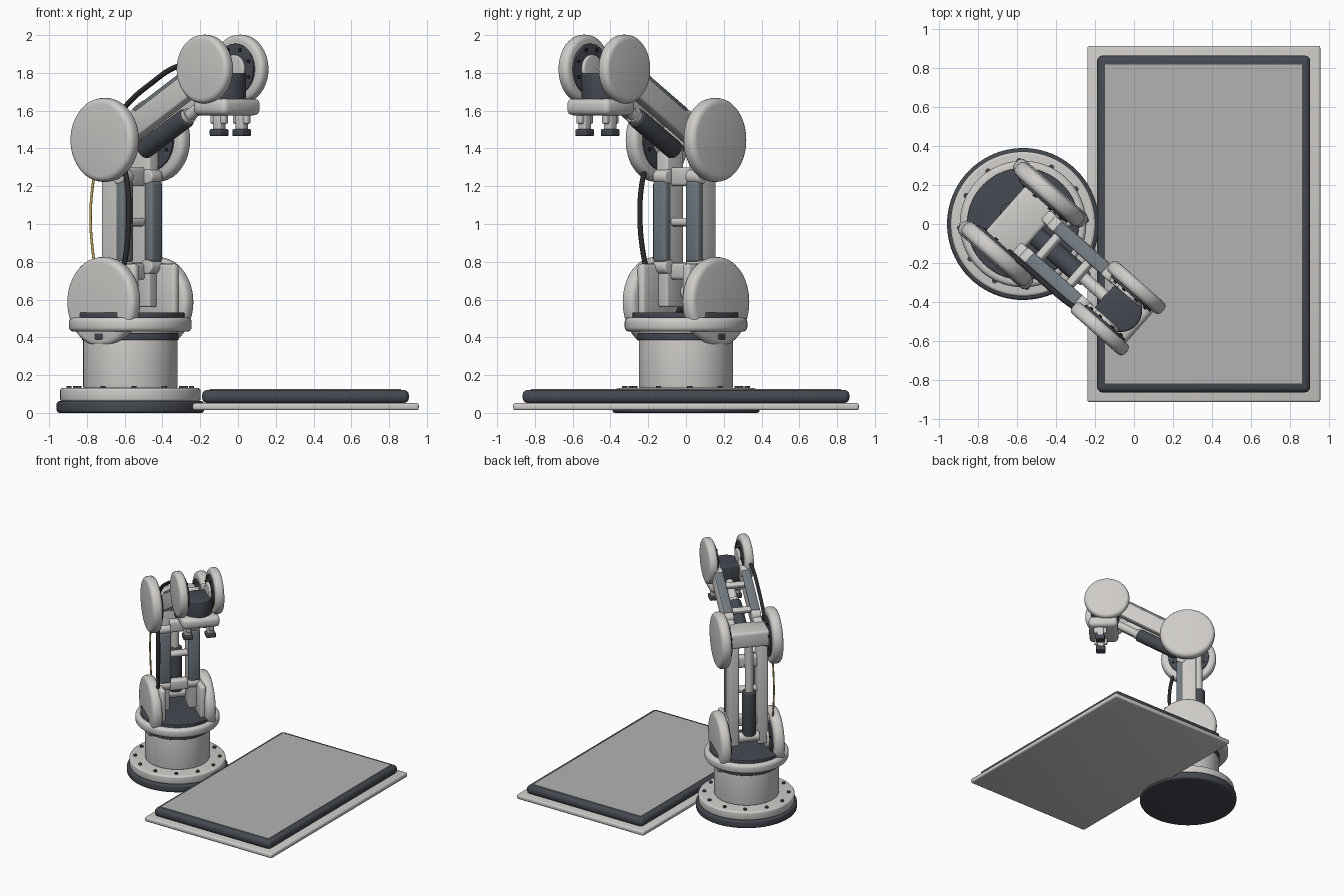
import bpy, bmesh, math
from mathutils import Matrix, Vector

if "Cube" in bpy.data.objects:
    bpy.data.objects.remove(bpy.data.objects["Cube"])


def material(name, rgb):
    m = bpy.data.materials.new(name)
    m.diffuse_color = (*rgb, 1)
    m.use_nodes = True
    m.node_tree.nodes["Principled BSDF"].inputs["Base Color"].default_value = m.diffuse_color
    return m


LIGHT = material("warm light grey", (0.62, 0.60, 0.58))
DARK = material("dark blue grey", (0.058, 0.066, 0.082))
SLATE = material("slate", (0.16, 0.19, 0.215))
MID = material("mat grey", (0.45, 0.45, 0.45))
BLACK = material("rubber black", (0.025, 0.027, 0.032))
GOLD = material("cable yellow", (0.52, 0.37, 0.10))

WORLD = Matrix.Identity(4)
# Arm frame: x points along the reach, y across the arm
ARM = Matrix.Translation((-0.57, 0, 0)) @ Matrix.Rotation(math.radians(-41.5), 4, 'Z')
ELBOW_Z, WRIST_U, WRIST_Z = 1.445, 0.652, 1.82
SLOPE = math.atan2(WRIST_Z - ELBOW_Z, WRIST_U)
FORE = ARM @ Matrix.Translation((0, 0, ELBOW_Z)) @ Matrix.Rotation(-SLOPE, 4, 'Y')


def finish(name, bm, mat, frame):
    bmesh.ops.recalc_face_normals(bm, faces=bm.faces)
    me = bpy.data.meshes.new(name)
    bm.to_mesh(me)
    bm.free()
    me.materials.append(mat)
    me.polygons.foreach_set("use_smooth", [True] * len(me.polygons))
    me.set_sharp_from_angle(angle=math.radians(35))
    ob = bpy.data.objects.new(name, me)
    ob.matrix_world = frame
    bpy.context.collection.objects.link(ob)
    return ob


def box(name, lo, hi, mat, frame=ARM, bevel=0.01):
    lo, hi = Vector(lo), Vector(hi)
    bm = bmesh.new()
    bmesh.ops.create_cube(bm, size=1)
    for v in bm.verts:
        v.co = Vector([(lo[i] + hi[i]) / 2 + v.co[i] * (hi[i] - lo[i]) for i in range(3)])
    if bevel:
        bmesh.ops.bevel(bm, geom=bm.edges[:], offset=bevel, segments=3, profile=0.5, affect='EDGES')
    return finish(name, bm, mat, frame)


def cyl(name, p, q, r, mat, frame=ARM, bevel=0.0, sides=48):
    p, q = Vector(p), Vector(q)
    bm = bmesh.new()
    bmesh.ops.create_cone(bm, cap_ends=True, segments=sides, radius1=r, radius2=r, depth=(q - p).length)
    if bevel:
        rims = [e for e in bm.edges if any(len(f.verts) > 4 for f in e.link_faces)]
        bmesh.ops.bevel(bm, geom=rims, offset=bevel, segments=4, profile=0.5, affect='EDGES')
    rot = (q - p).to_track_quat('Z', 'Y').to_matrix().to_4x4()
    bmesh.ops.transform(bm, matrix=Matrix.Translation((p + q) / 2) @ rot, verts=bm.verts)
    return finish(name, bm, mat, frame)


def hose(name, pts, r, mat, frame=ARM):
    cu = bpy.data.curves.new(name, 'CURVE')
    cu.dimensions = '3D'
    cu.bevel_depth, cu.bevel_resolution, cu.resolution_u = r, 3, 10
    cu.use_fill_caps = True
    sp = cu.splines.new('BEZIER')
    sp.bezier_points.add(len(pts) - 1)
    for b, co in zip(sp.bezier_points, pts):
        b.co = co
        b.handle_left_type = b.handle_right_type = 'AUTO'
    cu.materials.append(mat)
    ob = bpy.data.objects.new(name, cu)
    ob.matrix_world = frame
    bpy.context.collection.objects.link(ob)


def joint(name, u, z, r, v, half):
    """Pair of rounded discs with a dark gear, hub and bolts on the inner faces."""
    for s in (-1, 1):
        inner = s * (v - half)
        cyl(name + "_disc", (u, inner, z), (u, s * (v + half), z), r, LIGHT, bevel=half * 0.75, sides=64)
        cyl(name + "_gear", (u, inner - s * 0.012, z), (u, inner + s * 0.01, z), r * 0.74, DARK, bevel=0.004)
        cyl(name + "_hub", (u, inner - s * 0.03, z), (u, inner, z), r * 0.42, LIGHT, bevel=0.008)
        for k in range(8):
            a = math.tau * (k + 0.5) / 8
            bu, bz = u + math.cos(a) * r * 0.6, z + math.sin(a) * r * 0.6
            cyl(name + "_bolt", (bu, inner - s * 0.02, bz), (bu, inner, bz), 0.01, BLACK, sides=8)


# Work platform
box("platform_plate", (-0.24, -0.915, 0.014), (0.957, 0.915, 0.052), LIGHT, WORLD, 0.012)
box("platform_slab", (-0.19, -0.865, 0.052), (0.905, 0.865, 0.122), DARK, WORLD, 0.028)
box("platform_mat", (-0.15, -0.82, 0.118), (0.862, 0.82, 0.126), MID, WORLD, 0)

# Pedestal
cyl("base_foot", (0, 0, 0), (0, 0, 0.062), 0.39, DARK, bevel=0.015, sides=96)
cyl("base_flange", (0, 0, 0.06), (0, 0, 0.132), 0.372, LIGHT, bevel=0.015, sides=96)
for k in range(12):
    a = math.tau * (k + 0.5) / 12
    x, y = 0.325 * math.cos(a), 0.325 * math.sin(a)
    cyl("base_bolt", (x, y, 0.12), (x, y, 0.143), 0.014, DARK, sides=12)
cyl("base_column", (0, 0, 0.13), (0, 0, 0.45), 0.25, LIGHT, bevel=0.01, sides=64)
cyl("column_band", (0, 0, 0.385), (0, 0, 0.422), 0.256, DARK, bevel=0.005, sides=64)
cyl("turntable_ring", (0, 0, 0.43), (0, 0, 0.506), 0.325, LIGHT, bevel=0.025, sides=96)
cyl("turntable_floor", (0, 0, 0.50), (0, 0, 0.532), 0.287, DARK, bevel=0.006, sides=96)

# Joints
joint("shoulder", 0, 0.587, 0.238, 0.212, 0.042)
joint("elbow", 0, ELBOW_Z, 0.222, 0.205, 0.042)
joint("wrist", WRIST_U, WRIST_Z, 0.182, 0.142, 0.036)
box("elbow_block", (-0.12, -0.165, 1.41), (0.09, 0.165, 1.54), LIGHT, bevel=0.02)

for s in (-1, 1):
    def span(a, b):
        return sorted((s * a, s * b))

    # Shoulder cheeks
    a, b = span(0.135, 0.185)
    box("shoulder_cheek", (-0.06, a, 0.50), (0.19, b, 0.79), LIGHT, bevel=0.02)
    # Upper arm rails with slate front covers
    a, b = span(0.075, 0.155)
    box("upper_rail", (-0.07, a, 0.56), (0.066, b, 1.43), LIGHT, bevel=0.012)
    a, b = span(0.07, 0.16)
    box("upper_rail_cover", (0.035, a, 0.80), (0.09, b, 1.225), SLATE, bevel=0.014)
    for z in (0.775, 1.25):
        cyl("upper_rail_knuckle", (0.05, a, z), (0.05, b, z), 0.04, LIGHT, bevel=0.01, sides=24)
    # Forearm rails with slate top covers
    a, b = span(0.075, 0.145)
    box("forearm_rail", (0.05, a, -0.07), (0.70, b, 0.055), LIGHT, FORE, 0.012)
    a, b = span(0.072, 0.142)
    box("forearm_rail_cover", (0.20, a, 0.035), (0.585, b, 0.075), SLATE, FORE, 0.012)
    for x in (0.18, 0.60):
        cyl("forearm_knuckle", (x, a, 0.03), (x, b, 0.03), 0.045, LIGHT, FORE, 0.01, 24)

# Cross members
for z, h in ((0.75, 0.045), (1.01, 0.022), (1.25, 0.05)):
    box("upper_rung", (-0.03, -0.10, z - h), (0.035, 0.10, z + h), LIGHT, bevel=0.018)
for x in (0.23, 0.47):
    box("forearm_rung", (x - 0.022, -0.10, 0.02), (x + 0.022, 0.10, 0.065), LIGHT, FORE, 0.012)

# Pistons
cyl("lift_cylinder", (-0.08, 0, 0.66), (-0.085, 0, 1.03), 0.054, DARK, bevel=0.01, sides=32)
cyl("lift_rod", (-0.085, 0, 1.0), (-0.08, 0, 1.42), 0.033, LIGHT, sides=24)
cyl("lift_mount", (-0.08, -0.08, 0.64), (-0.08, 0.08, 0.64), 0.04, LIGHT, bevel=0.01, sides=24)
cyl("forearm_cylinder", (0.09, 0, 1.39), (0.40, 0, 1.565), 0.052, DARK, bevel=0.01, sides=32)
cyl("forearm_rod", (0.38, 0, 1.553), (0.60, 0, 1.68), 0.032, LIGHT, sides=24)
cyl("forearm_rod_collar", (0.40, 0, 1.565), (0.42, 0, 1.577), 0.042, LIGHT, sides=24)

# Wrist motor, palm and fingers
cyl("wrist_motor", (0.668, 0, 1.65), (0.668, 0, 1.80), 0.112, DARK, bevel=0.012)
box("wrist_motor_back", (0.56, -0.10, 1.66), (0.66, 0.10, 1.80), DARK, bevel=0.012)
box("palm", (0.565, -0.15, 1.575), (0.80, 0.15, 1.665), LIGHT, bevel=0.032)
for s in (-1, 1):
    y = s * 0.09
    box("finger", (0.68, y - 0.026, 1.49), (0.735, y + 0.026, 1.60), LIGHT, bevel=0.01)
    box("finger_brace", (0.655, y - 0.018, 1.53), (0.76, y + 0.018, 1.60), LIGHT, bevel=0.01)
    box("fingertip", (0.67, y - 0.038, 1.465), (0.745, y + 0.038, 1.502), DARK, bevel=0.008)

# Hoses and cable
hose("upper_hose", [(0.10, -0.18, 0.72), (0.14, -0.186, 0.88), (0.155, -0.188, 1.03),
                    (0.145, -0.186, 1.2), (0.09, -0.18, 1.38)], 0.014, BLACK)
hose("forearm_hose", [(0.04, -0.155, 1.56), (0.13, -0.155, 1.645), (0.285, -0.155, 1.745),
                      (0.45, -0.15, 1.83), (0.60, -0.125, 1.86)], 0.014, BLACK)
hose("signal_cable", [(-0.08, -0.185, 0.74), (-0.10, -0.188, 0.86), (-0.113, -0.19, 1.03),
                      (-0.10, -0.188, 1.2), (-0.07, -0.185, 1.34)], 0.007, GOLD)
